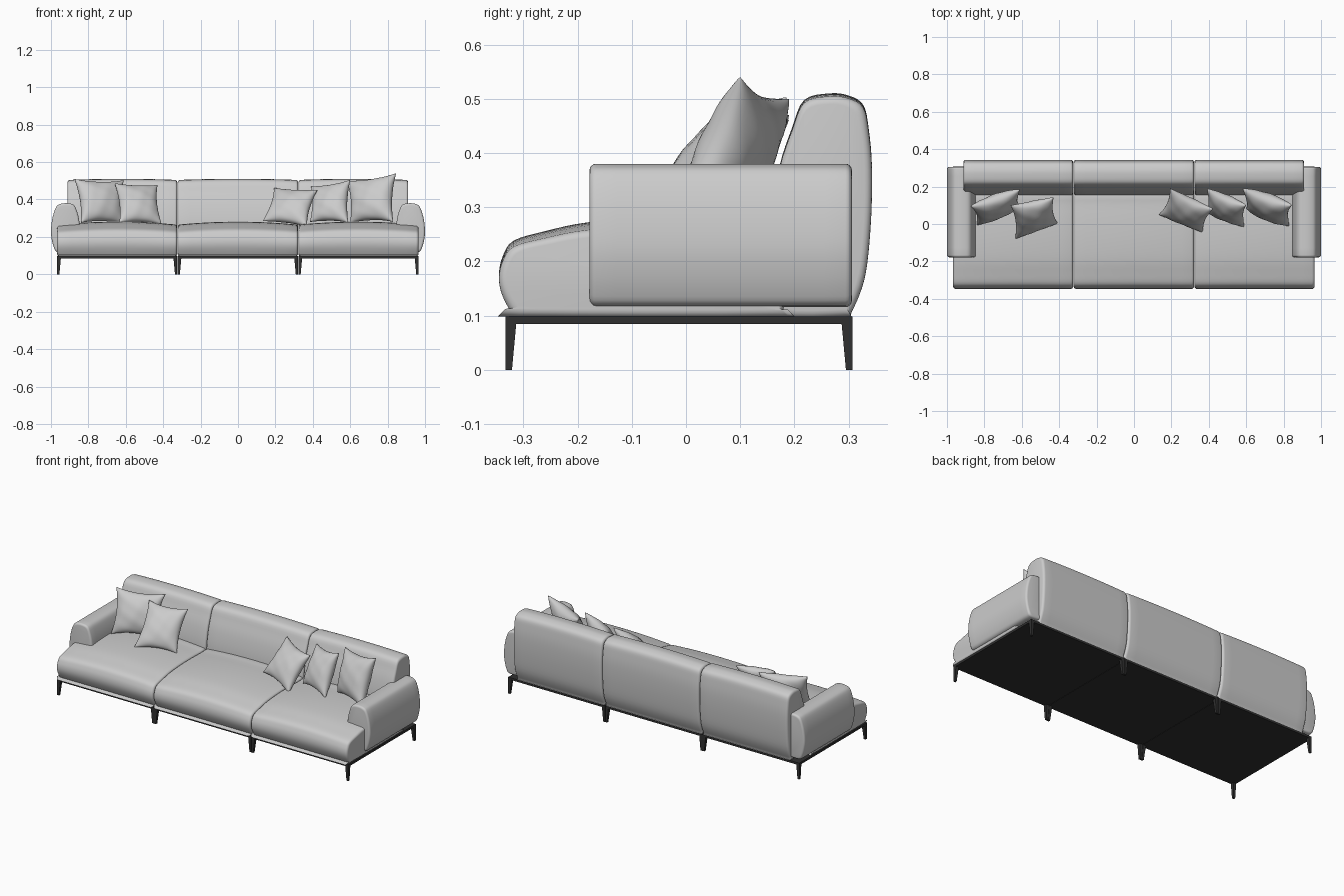
import bpy, bmesh, math
from mathutils import Vector

if "Cube" in bpy.data.objects:
    bpy.data.objects.remove(bpy.data.objects["Cube"])

dark = bpy.data.materials.new("dark_metal")
dark.diffuse_color = (0.03, 0.03, 0.03, 1)
dark.use_nodes = True
dark.node_tree.nodes["Principled BSDF"].inputs["Base Color"].default_value = dark.diffuse_color


def make(name, verts, faces, mat=None, angle=40):
    me = bpy.data.meshes.new(name)
    me.from_pydata(verts, [], faces)
    bm = bmesh.new()
    bm.from_mesh(me)
    bmesh.ops.recalc_face_normals(bm, faces=bm.faces)
    bm.to_mesh(me)
    bm.free()
    ob = bpy.data.objects.new(name, me)
    bpy.context.collection.objects.link(ob)
    if mat:
        me.materials.append(mat)
    if angle:
        bpy.ops.object.select_all(action='DESELECT')
        ob.select_set(True)
        bpy.context.view_layer.objects.active = ob
        bpy.ops.object.shade_smooth_by_angle(angle=math.radians(angle))
    return ob


def smooth(pts, n=4):
    """Closed Catmull-Rom curve through the profile points."""
    out = []
    for i in range(len(pts)):
        a, b, c, d = (Vector(pts[(i + k) % len(pts)]) for k in (-1, 0, 1, 2))
        for j in range(n):
            t = j / n
            out.append(0.5 * (2 * b + (c - a) * t + (2 * a - 5 * b + 4 * c - d) * t * t
                              + (3 * b - a - 3 * c + d) * t ** 3))
    return out


def cushion(name, profile, s0, s1, place, r=0.014, crown=0.0):
    """Sweep a profile from s0 to s1, with rounded ends and a crowned top."""
    prof = smooth(profile)
    lo = [min(p[k] for p in prof) for k in (0, 1)]
    hi = [max(p[k] for p in prof) for k in (0, 1)]
    ends = [(r * (1 - math.cos(k * math.pi / 8)), r * (1 - math.sin(k * math.pi / 8)))
            for k in range(5)]
    L = s1 - s0
    st = [(s0 + d, i) for d, i in ends]
    st += [(s0 + r + (L - 2 * r) * k / 12, 0) for k in range(1, 12)]
    st += [(s1 - d, i) for d, i in reversed(ends)]
    verts, faces, n = [], [], len(prof)
    for s, inset in st:
        bulge = crown * (1 - ((2 * s - s0 - s1) / L) ** 2)
        for p in prof:
            q = []
            for k in (0, 1):
                c, h = (lo[k] + hi[k]) / 2, (hi[k] - lo[k]) / 2
                q.append(c + (p[k] - c) * (1 - inset / h))
            q[1] += bulge * max(0, (p[1] - lo[1]) / (hi[1] - lo[1]))
            verts.append(place(s, q[0], q[1]))
    for i in range(len(st) - 1):
        for j in range(n):
            k = (j + 1) % n
            faces.append((i * n + j, i * n + k, (i + 1) * n + k, (i + 1) * n + j))
    faces += [tuple(range(n)), tuple(range((len(st) - 1) * n, len(st) * n))]
    return make(name, verts, faces)


def box(name, bottom, top, z0, z1):
    """Tapered box: bottom and top are (x0, x1, y0, y1)."""
    v = [(x, y, z) for (a, b, c, d), z in ((bottom, z0), (top, z1))
         for x, y in ((a, c), (b, c), (b, d), (a, d))]
    f = [(3, 2, 1, 0), (4, 5, 6, 7)] + [(i, (i + 1) % 4, (i + 1) % 4 + 4, i + 4) for i in range(4)]
    return make(name, v, f, dark, 0)


# Seat and back profiles (y, z)
seat = [(-0.312, 0.098), (-0.322, 0.105), (-0.34, 0.14), (-0.345, 0.17), (-0.338, 0.2),
        (-0.318, 0.226), (-0.26, 0.242), (-0.18, 0.257), (-0.05, 0.265), (0.1, 0.263),
        (0.175, 0.25), (0.18, 0.11), (0.165, 0.098)]
back = [(0.17, 0.1), (0.295, 0.098), (0.305, 0.105), (0.33, 0.17), (0.341, 0.27), (0.343, 0.37),
        (0.337, 0.44), (0.327, 0.483), (0.3, 0.5), (0.265, 0.504), (0.218, 0.492),
        (0.195, 0.44), (0.172, 0.37), (0.155, 0.27), (0.155, 0.15)]
across = lambda s, a, b: (s, a, b)

# Three sofa modules: seat, back, frame plate and four tapered legs
Y0, Y1 = -0.333, 0.307
for side, x0, x1, b0, b1 in (("left", -0.967, -0.325, -0.912, -0.325),
                             ("middle", -0.323, 0.321, -0.323, 0.321),
                             ("right", 0.323, 0.965, 0.323, 0.91)):
    cushion(side + "_seat", seat, x0, x1, across, crown=0.016)
    cushion(side + "_back", back, b0, b1, across, crown=0.006)
    box(side + "_frame", (x0, x1, Y0, Y1), (x0, x1, Y0, Y1), 0.085, 0.098)
    for sx, ex in ((1, x0), (-1, x1)):
        for sy, ey in ((1, Y0), (-1, Y1)):
            def foot(w):
                xs, ys = sorted((ex, ex + sx * w)), sorted((ey, ey + sy * w))
                return (*xs, *ys)
            box(side + "_leg", foot(0.012), foot(0.02), 0, 0.086)

# Armrests: profile (x, z) swept front to back and mirrored
arm = [(0.9, 0.118), (0.965, 0.118), (0.985, 0.145), (0.998, 0.2), (0.999, 0.25), (0.99, 0.31),
       (0.972, 0.36), (0.95, 0.376), (0.915, 0.38), (0.88, 0.372), (0.862, 0.34),
       (0.848, 0.28), (0.845, 0.2), (0.86, 0.13)]
for side, m in (("left", -1), ("right", 1)):
    cushion(side + "_armrest", arm, -0.178, 0.306, lambda s, a, b, m=m: (m * a, s, b), r=0.012)


# Throw pillows: pinched corners, inward edges and soft creases
def pillow(name, tl, tr, bl, br, half):
    tl, tr, bl, br = map(Vector, (tl, tr, bl, br))
    nrm = (tr - bl).cross(tl - br).normalized()
    N = 24
    verts, faces = [], []
    for s in (1, -1):
        for i in range(N + 1):
            for j in range(N + 1):
                u = math.sin((i / N - 0.5) * math.pi)
                v = math.sin((j / N - 0.5) * math.pi)
                a = u * (1 - 0.13 * (1 - v * v)) * 0.5 + 0.5
                b = v * (1 - 0.13 * (1 - u * u)) * 0.5 + 0.5
                p = (bl * (1 - a) + br * a) * (1 - b) + (tl * (1 - a) + tr * a) * b
                h = max(0, (1 - u * u) * (1 - v * v)) ** 0.45
                crease = 0.09 * math.sin(7 * u + 3 * v * s) * math.sin(6 * v - 2 * u) * (1 - h * 0.6)
                verts.append(p + nrm * s * half * h * (1 + crease))
        o = 0 if s == 1 else (N + 1) ** 2
        for i in range(N):
            for j in range(N):
                k = o + i * (N + 1) + j
                faces.append((k, k + 1, k + N + 2, k + N + 1))
    ob = make(name, verts, faces, angle=0)
    bm = bmesh.new()
    bm.from_mesh(ob.data)
    bmesh.ops.remove_doubles(bm, verts=bm.verts, dist=1e-5)
    bmesh.ops.recalc_face_normals(bm, faces=bm.faces)
    bm.to_mesh(ob.data)
    bm.free()
    ob.data.shade_smooth()


pillow("pillow_far_left", (-0.875, 0.095, 0.51), (-0.61, 0.185, 0.503),
       (-0.84, -0.005, 0.275), (-0.61, 0.1, 0.27), 0.055)
pillow("pillow_left", (-0.66, 0.1, 0.487), (-0.43, 0.142, 0.478),
       (-0.635, -0.08, 0.275), (-0.408, 0.005, 0.268), 0.05)
pillow("pillow_centre", (0.193, 0.19, 0.462), (0.425, 0.08, 0.452),
       (0.133, 0.05, 0.285), (0.368, -0.045, 0.255), 0.05)
pillow("pillow_right", (0.39, 0.19, 0.47), (0.6, 0.1, 0.505),
       (0.385, 0.065, 0.28), (0.59, -0.015, 0.275), 0.052)
pillow("pillow_far_right", (0.58, 0.19, 0.5), (0.845, 0.1, 0.54),
       (0.6, 0.085, 0.275), (0.83, -0.01, 0.28), 0.06)
